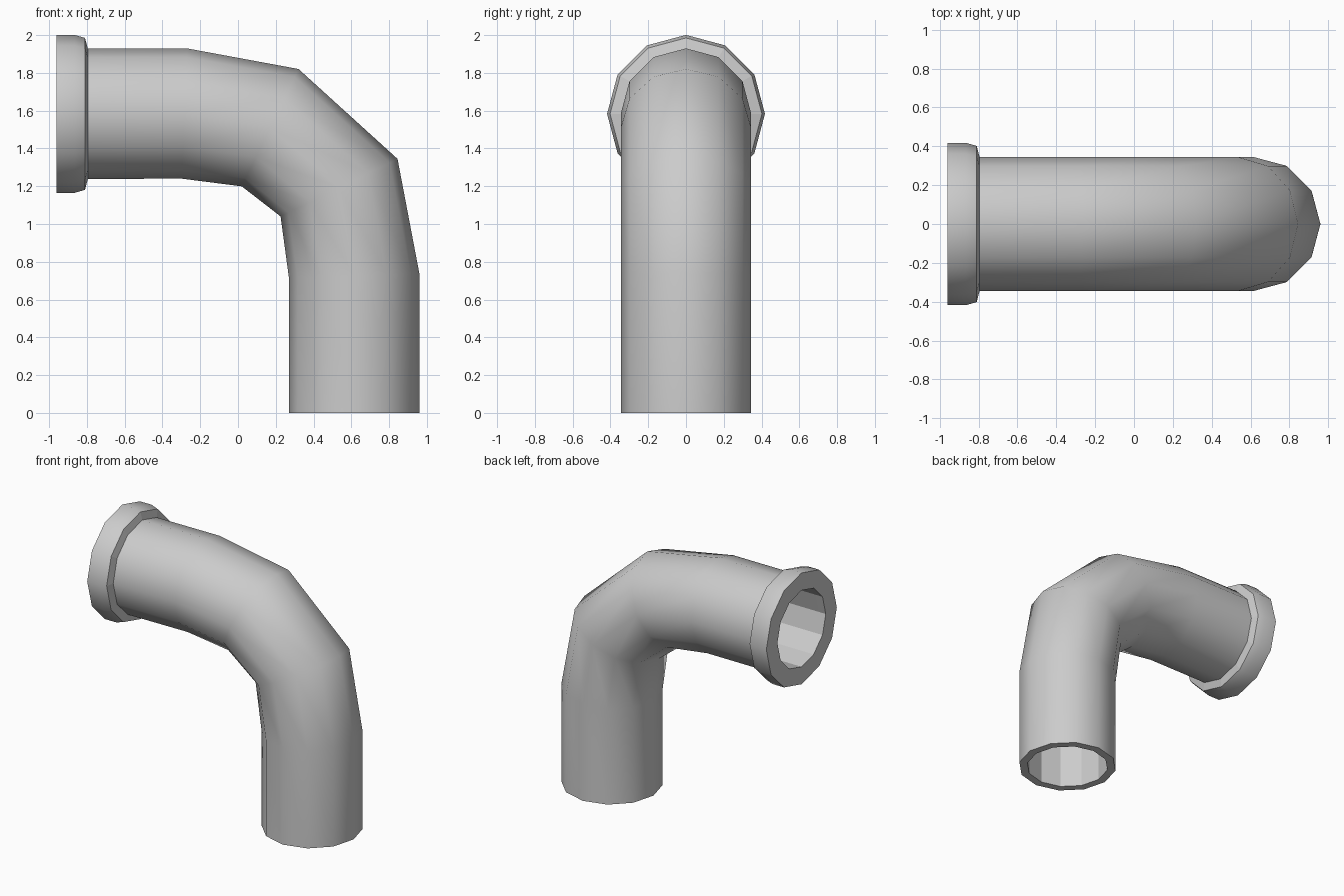
import bpy, bmesh, math
from mathutils import Vector

cube = bpy.data.objects.get("Cube")
if cube:
    bpy.data.objects.remove(cube, do_unlink=True)

SIDES = 12
R_OUT, R_IN, R_RIM = 0.345, 0.287, 0.418
AXIS_Z = 1.583

grey = bpy.data.materials.new("light grey")
grey.use_nodes = True
colour = (0.6, 0.6, 0.6, 1)
grey.diffuse_color = colour
grey.node_tree.nodes["Principled BSDF"].inputs["Base Color"].default_value = colour


def ring(centre, direction, radius):
    """Loop of points around a centre in the plane of y and direction."""
    side = Vector((0, 1, 0))
    return [centre + radius * (direction * math.cos(a) + side * math.sin(a))
            for a in (2 * math.pi * k / SIDES for k in range(SIDES))]


def loft(name, rings, smooth_spans):
    """Bridge the rings into a closed shell; only some spans are smooth."""
    bm = bmesh.new()
    loops = [[bm.verts.new(p) for p in r] for r in rings]
    for i, a in enumerate(loops):
        b = loops[(i + 1) % len(loops)]
        for k in range(SIDES):
            n = (k + 1) % SIDES
            face = bm.faces.new((a[k], a[n], b[n], b[k]))
            face.smooth = i in smooth_spans
    bmesh.ops.recalc_face_normals(bm, faces=bm.faces)
    for e in bm.edges:
        if e.link_faces[0].smooth != e.link_faces[1].smooth:
            e.smooth = False
    mesh = bpy.data.meshes.new(name)
    bm.to_mesh(mesh)
    bm.free()
    mesh.materials.append(grey)
    obj = bpy.data.objects.new(name, mesh)
    bpy.context.collection.objects.link(obj)
    return obj


# Bent pipe: outside and inside of the bend at each section, as (x, z)
sections = [
    ((-0.90, 1.928), (-0.90, 1.238)),
    ((-0.27, 1.93), (-0.30, 1.24)),
    ((0.32, 1.82), (0.02, 1.20)),
    ((0.845, 1.345), (0.225, 1.04)),
    ((0.96, 0.74), (0.27, 0.71)),
    ((0.96, 0), (0.27, 0)),
]
frames = []
for (xo, zo), (xi, zi) in sections:
    outer, inner = Vector((xo, 0, zo)), Vector((xi, 0, zi))
    frames.append(((outer + inner) / 2, (outer - inner).normalized()))
skin = [ring(c, d, R_OUT) for c, d in frames]
bore = [ring(c, d, R_IN) for c, d in reversed(frames)]
loft("bent_pipe", skin + bore, range(len(frames) - 1))

# Collar at the horizontal mouth, as (x, radius)
collar = [(-0.96, R_IN), (-0.96, R_RIM), (-0.865, R_RIM), (-0.81, 0.402),
          (-0.795, R_OUT), (-0.90, R_OUT), (-0.90, R_IN)]
up = Vector((0, 0, 1))
loft("mouth_collar", [ring(Vector((x, 0, AXIS_Z)), up, r) for x, r in collar], (1, 2))
